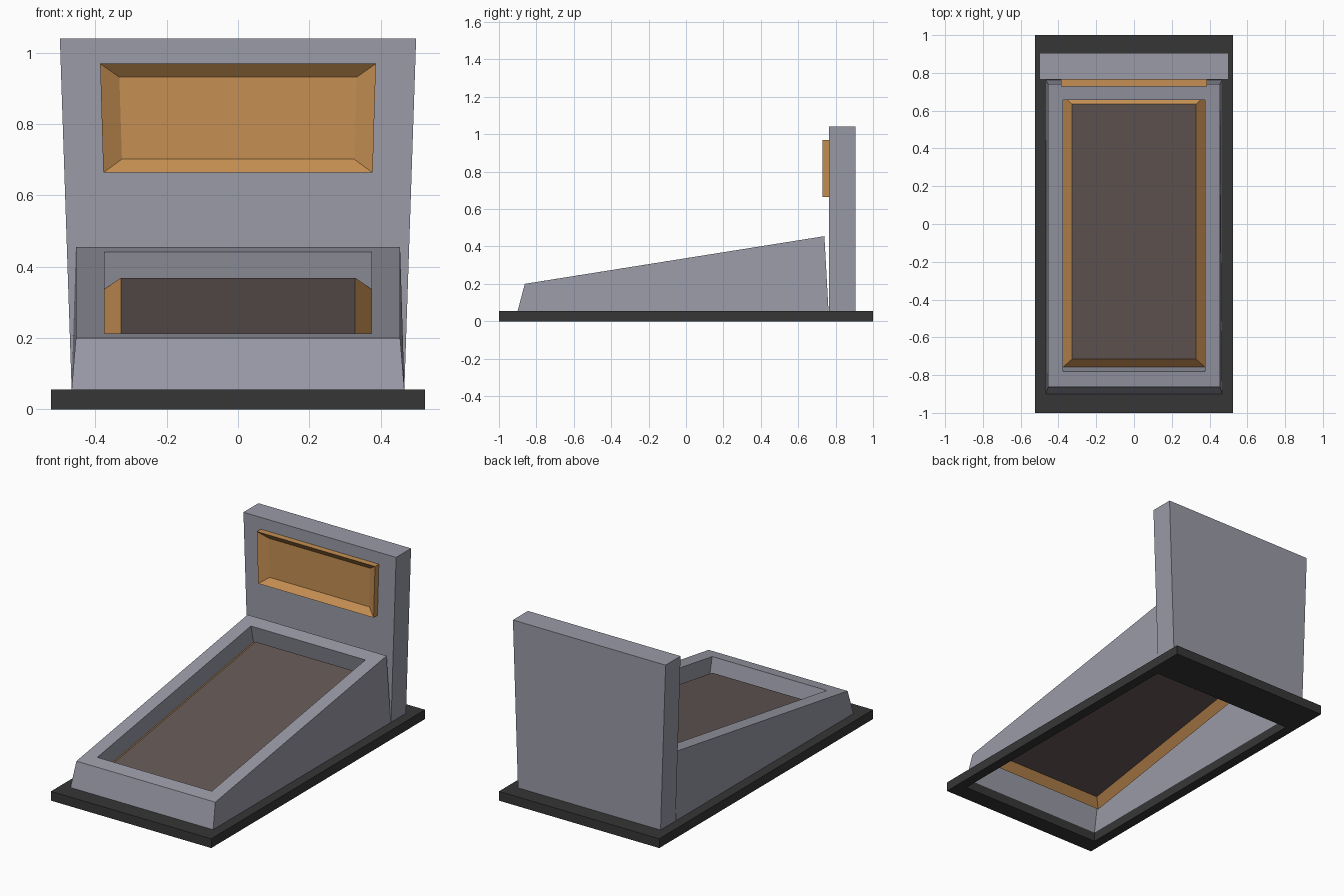
import bpy
import bmesh

default_cube = bpy.data.objects.get("Cube")
if default_cube:
    bpy.data.objects.remove(default_cube, do_unlink=True)


def make_material(name, colour):
    mat = bpy.data.materials.new(name)
    mat.use_nodes = True
    mat.diffuse_color = (*colour, 1)
    shader = mat.node_tree.nodes["Principled BSDF"]
    shader.inputs["Base Color"].default_value = (*colour, 1)
    shader.inputs["Roughness"].default_value = 0.8
    return mat


grey = make_material("grey_casing", (0.32, 0.325, 0.385))
orange = make_material("orange_trim", (0.56, 0.275, 0.085))
brown = make_material("brown_panel", (0.125, 0.098, 0.09))
black = make_material("black_base", (0.037, 0.037, 0.037))


def loft(name, rings, materials, cap_start=False, cap_end=False, closed=False):
    """Skin four-cornered rings, each given as two (half width, y, z) edges."""
    bm = bmesh.new()
    loops = []
    for (xa, ya, za), (xb, yb, zb) in rings:
        corners = ((-xa, ya, za), (xa, ya, za), (xb, yb, zb), (-xb, yb, zb))
        loops.append([bm.verts.new(c) for c in corners])
    pairs = list(zip(loops, loops[1:]))
    if closed:
        pairs.append((loops[-1], loops[0]))
    for lower, upper in pairs:
        for i in range(4):
            j = (i + 1) % 4
            bm.faces.new((lower[i], lower[j], upper[j], upper[i]))
    if cap_start:
        bm.faces.new(loops[0][::-1])
    if cap_end:
        # The last cap takes the last material
        bm.faces.new(loops[-1]).material_index = len(materials) - 1
    bmesh.ops.recalc_face_normals(bm, faces=bm.faces)
    mesh = bpy.data.meshes.new(name)
    bm.to_mesh(mesh)
    bm.free()
    for mat in materials:
        mesh.materials.append(mat)
    obj = bpy.data.objects.new(name, mesh)
    bpy.context.collection.objects.link(obj)
    return obj


# Base: flat frame, open under the sloped casing
BASE_TOP = 0.055
foot_front, foot_back = (0.467, -0.9), (0.467, 0.762)
base_front, base_back = (0.525, -1.0), (0.525, 1.0)
loft("base_frame", [
    ((*base_front, 0), (*base_back, 0)),
    ((*base_front, BASE_TOP), (*base_back, BASE_TOP)),
    ((*foot_front, BASE_TOP), (*foot_back, BASE_TOP)),
    ((*foot_front, 0), (*foot_back, 0)),
], [black], closed=True)

# Sloped casing: tapered sides, tilted top and a walled opening
rim = ((0.375, -0.757, 0.108), (0.375, 0.681, 0.337))
loft("sloped_casing", [
    ((*foot_front, BASE_TOP), (*foot_back, BASE_TOP)),
    ((0.455, -0.862, 0.2), (0.455, 0.74, 0.455)),
    ((0.375, -0.781, 0.213), (0.375, 0.656, 0.4415)),
    rim,
], [grey])

# Sunken panel: brown top on orange bevelled sides, open below
loft("sunken_panel", [
    rim,
    ((0.329, -0.716, 0.154), (0.329, 0.634, 0.369)),
], [orange, brown], cap_end=True)

# Upright back board, widening toward the top
loft("back_board", [
    ((0.467, 0.765, BASE_TOP), (0.467, 0.905, BASE_TOP)),
    ((0.5, 0.765, 1.04), (0.5, 0.905, 1.04)),
], [grey], cap_start=True, cap_end=True)

# Display tray on the board, with bevelled inner walls
loft("display_tray", [
    ((0.378, 0.768, 0.664), (0.387, 0.768, 0.97)),
    ((0.378, 0.729, 0.664), (0.387, 0.729, 0.97)),
    ((0.326, 0.762, 0.702), (0.333, 0.762, 0.932)),
], [orange], cap_start=True, cap_end=True)
